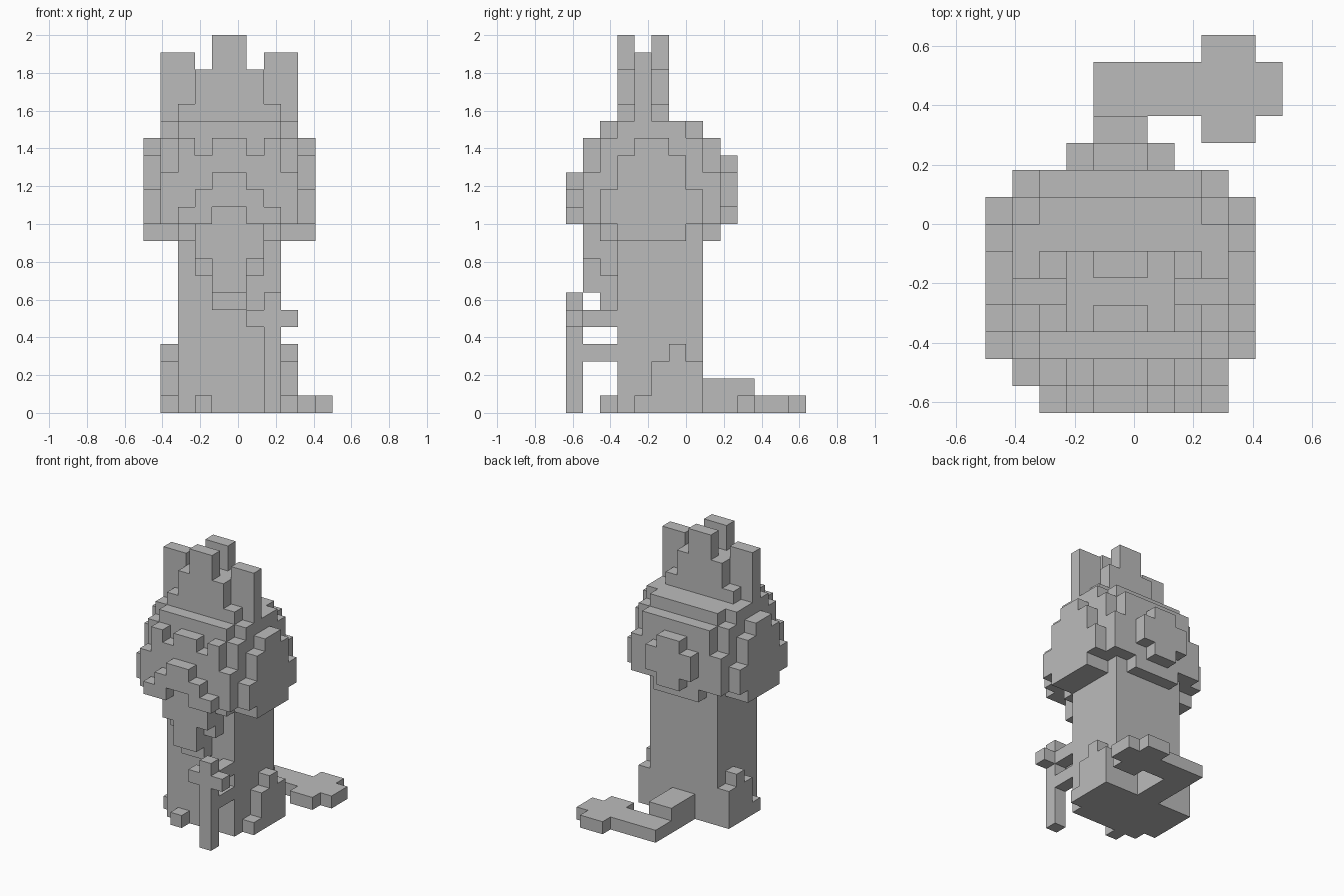
import bpy
import bmesh
from mathutils import Vector
from itertools import product

UNIT = 1 / 11
ORIGIN = Vector((-5.5, -7, 0))
MIRROR_SUM = 10  # the figure is symmetric about the middle of its body

default_cube = bpy.data.objects.get("Cube")
if default_cube:
    bpy.data.objects.remove(default_cube, do_unlink=True)

stone = bpy.data.materials.new("plain_grey")
stone.use_nodes = True
grey = (0.5, 0.5, 0.5, 1)
stone.diffuse_color = grey
stone.node_tree.nodes["Principled BSDF"].inputs["Base Color"].default_value = grey


def box(x, y, z):
    """All grid cells inside a block."""
    return set(product(range(*x), range(*y), range(*z)))


def mirrored(cells):
    """Cells together with their copy on the other side."""
    return cells | {(MIRROR_SUM - 1 - i, j, k) for i, j, k in cells}


def build(name, *blocks):
    """Make one object from the outer skin of the joined blocks."""
    cells = set().union(*blocks)
    bm = bmesh.new()
    corners = {}

    def vert(point):
        key = tuple(point)
        if key not in corners:
            corners[key] = bm.verts.new((Vector(key) + ORIGIN) * UNIT)
        return corners[key]

    for cell in cells:
        for axis, side in product(range(3), (0, 1)):
            neighbour = list(cell)
            neighbour[axis] += 2 * side - 1
            if tuple(neighbour) in cells:
                continue
            ring = []
            for a, b in ((0, 0), (1, 0), (1, 1), (0, 1)):
                point = list(cell)
                point[axis] += side
                point[(axis + 1) % 3] += a
                point[(axis + 2) % 3] += b
                ring.append(vert(point))
            bm.faces.new(ring if side else ring[::-1])
    bmesh.ops.dissolve_limit(bm, angle_limit=0.01, verts=bm.verts, edges=bm.edges)
    mesh = bpy.data.meshes.new(name)
    bm.to_mesh(mesh)
    bm.free()
    mesh.materials.append(stone)
    obj = bpy.data.objects.new(name, mesh)
    bpy.context.collection.objects.link(obj)
    return obj


# Body, haunches and the one forward foot
build("body", box(x=(2, 8), y=(3, 8), z=(0, 10)))
haunch = (box(x=(1, 2), y=(4, 8), z=(0, 1))
          | box(x=(1, 2), y=(5, 8), z=(1, 3))
          | box(x=(1, 2), y=(6, 7), z=(3, 4)))
build("haunches", mirrored(haunch))
build("front_foot", box(x=(3, 4), y=(2, 3), z=(0, 1)))

# Tail lying on the ground, ending in a wide tuft
build("tail",
      box(x=(4, 6), y=(8, 11), z=(0, 2)),
      box(x=(4, 11), y=(11, 13), z=(0, 1)),
      box(x=(8, 10), y=(10, 14), z=(0, 1)))

# Head core with trimmed corners
build("head",
      box(x=(1, 9), y=(2, 8), z=(11, 16)),
      box(x=(1, 9), y=(3, 7), z=(10, 17)),
      box(x=(2, 8), y=(2, 8), z=(10, 17)))

# Rounded cheek plates on both sides
cheek = (box(x=(0, 1), y=(4, 6), z=(10, 16))
         | box(x=(0, 1), y=(3, 7), z=(10, 15))
         | box(x=(0, 1), y=(2, 8), z=(11, 13)))
build("cheeks", mirrored(cheek))

# Face plate with brow bumps, and the matching plate at the back
plate_side = (box(x=(1, 5), y=(1, 2), z=(11, 14))
              | box(x=(2, 5), y=(1, 2), z=(14, 15))
              | box(x=(3, 5), y=(1, 2), z=(10, 11)))
brows = box(x=(2, 3), y=(1, 2), z=(15, 16)) | box(x=(4, 5), y=(1, 2), z=(15, 16))
build("face_plate", mirrored(plate_side | brows))
back_plate = {(i, j + 7, k) for i, j, k in mirrored(plate_side)}
build("back_plate", back_plate, box(x=(2, 8), y=(8, 9), z=(15, 16)))
build("back_bun",
      box(x=(4, 6), y=(9, 10), z=(11, 15)),
      box(x=(3, 7), y=(9, 10), z=(12, 14)))

# Arched muzzle
muzzle = (box(x=(2, 4), y=(0, 1), z=(11, 12))
          | box(x=(3, 5), y=(0, 1), z=(12, 13))
          | box(x=(4, 5), y=(0, 1), z=(13, 14)))
build("muzzle", mirrored(muzzle))

# Beard hanging in two layers
build("beard",
      box(x=(3, 7), y=(2, 3), z=(8, 10)),
      box(x=(4, 6), y=(2, 3), z=(6, 8)),
      box(x=(3, 7), y=(1, 2), z=(9, 10)),
      box(x=(4, 6), y=(1, 2), z=(7, 9)))

# Crown: stepped front and back with a lower core, and side ears
for label, start in (("front", 3), ("back", 5)):
    depth = (start, start + 1)
    build("crown_" + label,
          box(x=(2, 8), y=depth, z=(17, 18)),
          box(x=(3, 7), y=depth, z=(18, 20)),
          box(x=(4, 6), y=depth, z=(20, 22)))
build("crown_core", box(x=(3, 7), y=(4, 5), z=(17, 20)))
build("ears", mirrored(box(x=(1, 3), y=(4, 5), z=(17, 21))))

# Sword standing on its tip, and the arms holding it
build("sword",
      box(x=(7, 8), y=(0, 1), z=(0, 7)),
      box(x=(6, 9), y=(0, 1), z=(5, 6)))
for label, height in (("upper", 5), ("lower", 3)):
    build(label + "_arm", box(x=(7, 8), y=(1, 3), z=(height, height + 1)))
